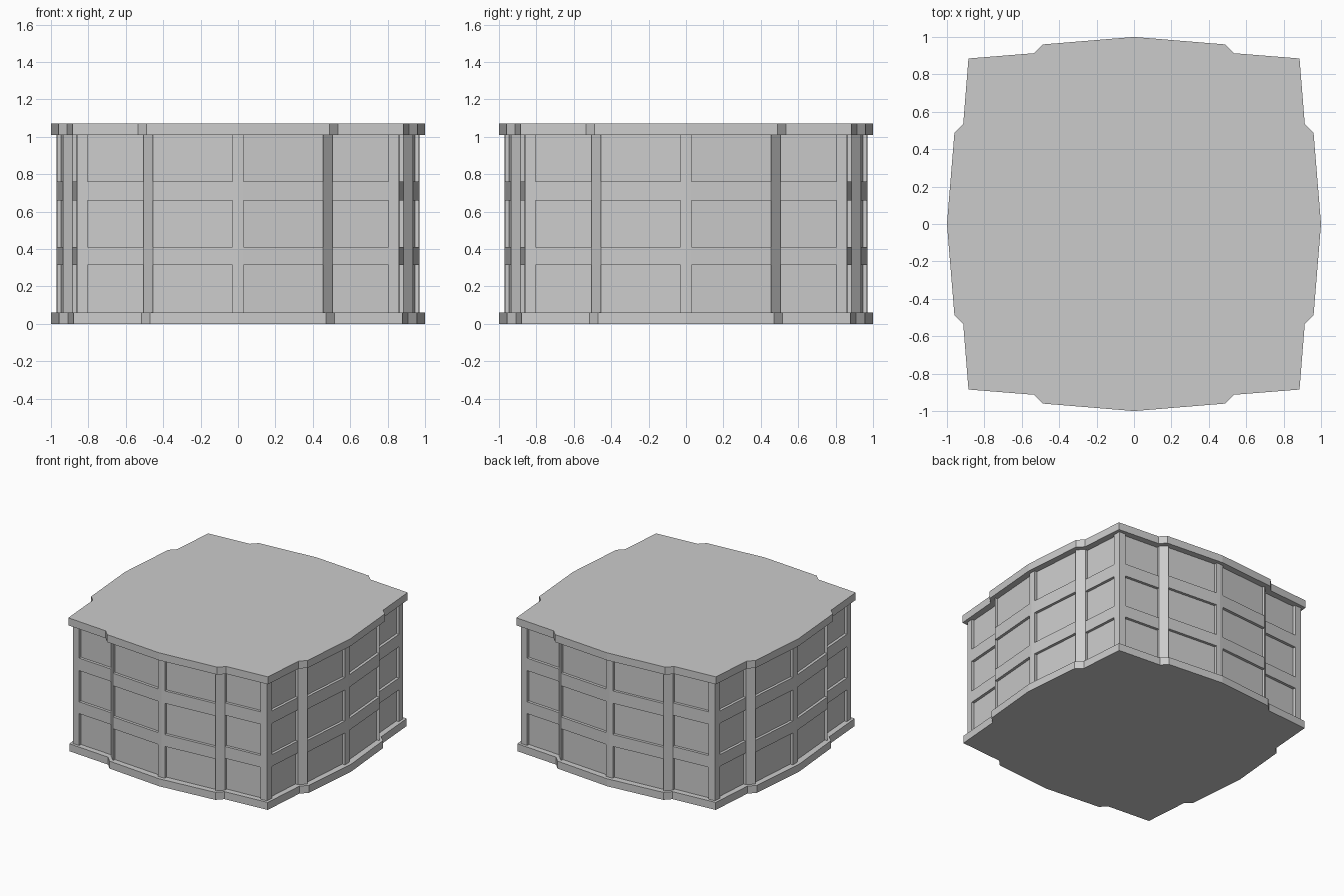
import bpy, bmesh
from mathutils import Matrix, Vector
from math import pi

if "Cube" in bpy.data.objects:
    bpy.data.objects.remove(bpy.data.objects["Cube"])


def outline(half):
    """Mirror a half-side profile (along, out) and repeat it on four sides."""
    side = [(-u, d) for u, d in reversed(half)] + [(u, d) for u, d in half if u > 0]
    pts = []
    for k in range(4):
        rot = Matrix.Rotation(k * pi / 2, 3, 'Z')
        # the front side runs left to right; the shared corner is dropped
        pts += [rot @ Vector((u, -d, 0)) for u, d in side[:-1]]
    return pts, len(side) - 1


def loft(pts, levels):
    """Stack the outline at each level and skin it; returns the bmesh and face rows."""
    bm = bmesh.new()
    rings = [[bm.verts.new((p.x, p.y, z)) for p in pts] for z in levels]
    n = len(pts)
    rows = [[bm.faces.new((a[i], a[(i + 1) % n], b[(i + 1) % n], b[i]))
             for i in range(n)] for a, b in zip(rings, rings[1:])]
    bm.faces.new(rings[0][::-1])
    bm.faces.new(rings[-1])
    bm.normal_update()
    return bm, rows


def finish(bm, name):
    mesh = bpy.data.meshes.new(name)
    bm.to_mesh(mesh)
    bm.free()
    obj = bpy.data.objects.new(name, mesh)
    bpy.context.collection.objects.link(obj)


# Base and roof slabs with stepped, bowed edges
slabs = {
    "base_slab": ([(0, 1), (.47, .957), (.517, .908), (.88, .88)], (0, .06)),
    "roof_slab": ([(0, 1), (.488, .96), (.535, .913), (.885, .885)], (1.01, 1.07)),
}
for name, (half, levels) in slabs.items():
    pts, _ = outline(half)
    bm, _ = loft(pts, levels)
    finish(bm, name)

# Walls: mullions, stepped piers and corner posts, with recessed panels between
wall = [(0, .97), (.03, .968), (.455, .935), (.505, .885), (.805, .864), (.86, .86)]
pts, per_side = outline(wall)
bm, rows = loft(pts, (.06, .315, .41, .66, .76, 1.01))
panel_columns = {1, 3, 6, 8}
panels = [f for row in rows[::2] for i, f in enumerate(row)
          if i % per_side in panel_columns]
bmesh.ops.inset_individual(bm, faces=panels, thickness=0, depth=-.022)
finish(bm, "panelled_walls")
